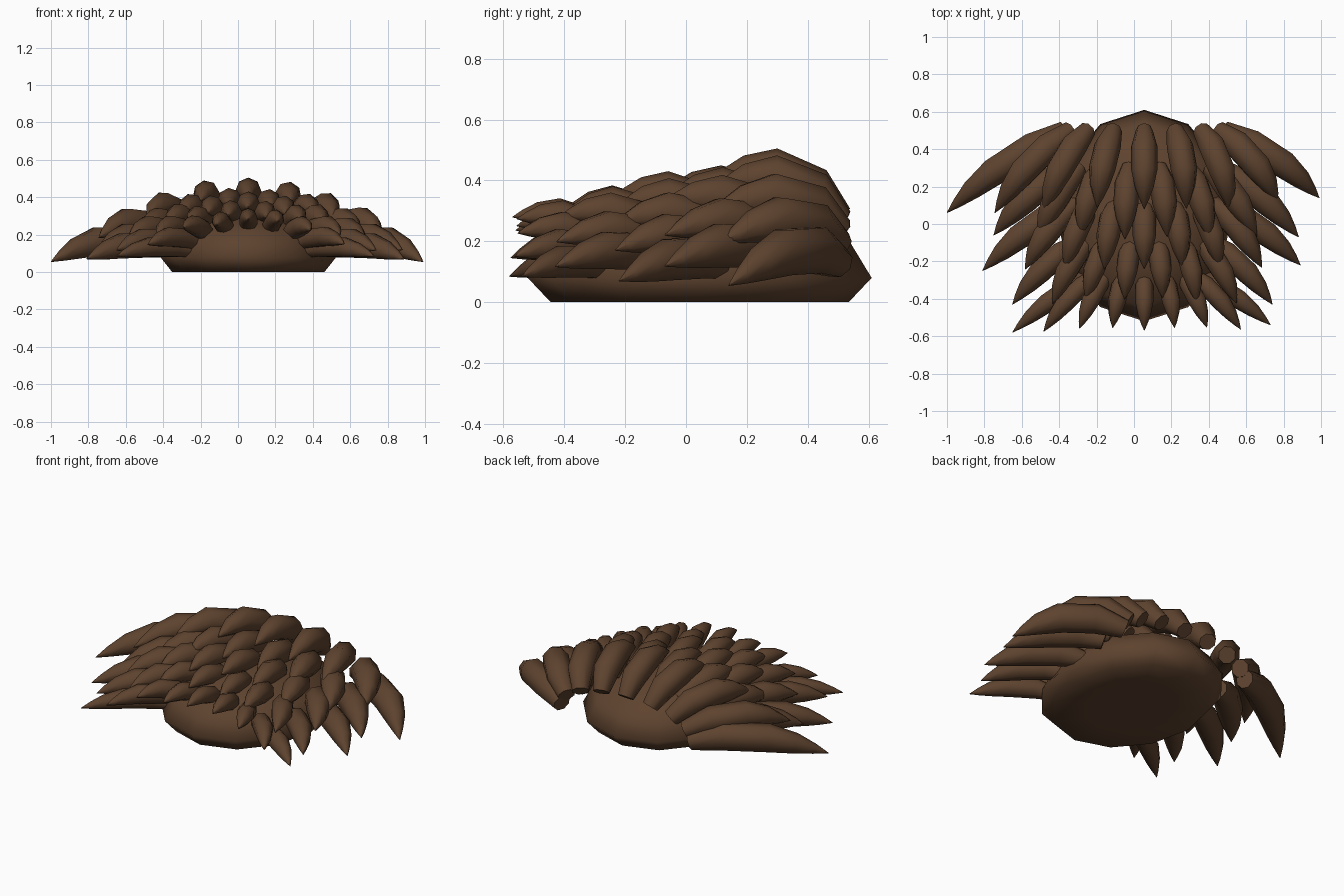
import bpy, bmesh, math, random
from mathutils import Vector

if "Cube" in bpy.data.objects:
    bpy.data.objects.remove(bpy.data.objects["Cube"])

random.seed(4)
CX, CY = 0.055, 0.045      # middle of the body

brown = bpy.data.materials.new("dark brown")
brown.diffuse_color = (0.112, 0.056, 0.028, 1)
brown.use_nodes = True
brown.node_tree.nodes["Principled BSDF"].inputs["Base Color"].default_value = brown.diffuse_color


def finish(name, bm, angle=50):
    bmesh.ops.recalc_face_normals(bm, faces=bm.faces)
    me = bpy.data.meshes.new(name)
    bm.to_mesh(me)
    bm.free()
    me.materials.append(brown)
    ob = bpy.data.objects.new(name, me)
    bpy.context.collection.objects.link(ob)
    bpy.ops.object.select_all(action='DESELECT')
    ob.select_set(True)
    bpy.context.view_layer.objects.active = ob
    bpy.ops.object.shade_smooth_by_angle(angle=math.radians(angle))
    return ob


# Body: low squashed ball with a flat underside
bm = bmesh.new()
bmesh.ops.create_uvsphere(bm, u_segments=12, v_segments=6, radius=1)
for v in bm.verts:
    v.co = (CX + v.co.x * 0.47, CY + v.co.y * 0.565, max(0, 0.08 + v.co.z * 0.25))
finish("body", bm, 100)

# Spike thickness along its length: (fraction of length, fraction of radius)
PROFILE = [(0, 0.65), (0.2, 1.0), (0.5, 1.0), (0.72, 0.72), (0.88, 0.36), (1, 0.02)]
SIDES = 8


def spike(bm, base, tip, up, radius, hump):
    """Curved tapering quill from base to tip, arched towards up."""
    axis = tip - base

    def centre(s):
        return base + axis * s + up * hump * math.sin(math.pi * s ** 0.8)

    rings = []
    for s, r in PROFILE:
        tangent = (centre(min(1, s + 0.08)) - centre(max(0, s - 0.08))).normalized()
        side = tangent.cross(up).normalized()
        normal = side.cross(tangent)
        ring = []
        for k in range(SIDES):
            a = math.tau * k / SIDES
            offset = side * math.cos(a) + normal * math.sin(a) * 1.05
            ring.append(bm.verts.new(centre(s) + offset * radius * r))
        rings.append(ring)
    for a, b in zip(rings, rings[1:]):
        for k in range(SIDES):
            j = (k + 1) % SIDES
            bm.faces.new((a[k], a[j], b[j], b[k]))
    bm.faces.new(rings[0])
    bm.faces.new(rings[-1])


# Rows from back to front, alternately nine and eight spikes: count, base y,
# base half width, base z low and high, tip y middle, left tip x y,
# right tip x y, tip z low and high, radius, hump
ROWS = {
    "back_spikes": (9, 0.50, 0.43, 0.13, 0.28, 0.08, (-1.0, 0.06), (0.99, 0.14),
                    0.055, 0.40, 0.070, 0.095),
    "upper_spikes": (8, 0.30, 0.42, 0.12, 0.28, -0.07, (-0.75, -0.06), (0.88, -0.07),
                     0.06, 0.36, 0.066, 0.065),
    "middle_spikes": (9, 0.11, 0.40, 0.12, 0.27, -0.24, (-0.81, -0.25), (0.89, -0.22),
                      0.07, 0.345, 0.062, 0.06),
    "lower_spikes": (8, -0.09, 0.36, 0.11, 0.245, -0.41, (-0.65, -0.43), (0.74, -0.43),
                     0.07, 0.31, 0.056, 0.055),
    "front_spikes": (9, -0.27, 0.28, 0.11, 0.21, -0.57, (-0.65, -0.58), (0.73, -0.54),
                     0.085, 0.28, 0.048, 0.048),
}

for name, (count, by, bw, bz0, bz1, ty, left, right, tz0, tz1, radius, hump) in ROWS.items():
    bm = bmesh.new()
    last = (count - 1) / 2
    for n in range(count):
        i = n - last
        t = math.radians(22.5 * i)
        c = math.cos(t)
        f = abs(i) / last
        end = left if i < 0 else right
        base = Vector((CX + bw * math.sin(t), by, bz0 + (bz1 - bz0) * c))
        tip = Vector((CX + (end[0] - CX) * f, ty + (end[1] - ty) * f ** 3,
                      tz0 + (tz1 - tz0) * c))
        if 0.1 < f < 0.95:
            tip += Vector([random.uniform(-0.015, 0.015) for _ in range(3)])
        up = Vector((math.sin(t) * 0.5, 0, 0.6 + 0.4 * c)).normalized()
        spike(bm, base, tip, up, radius * (1 + 0.12 * f), hump)
    finish(name, bm)
